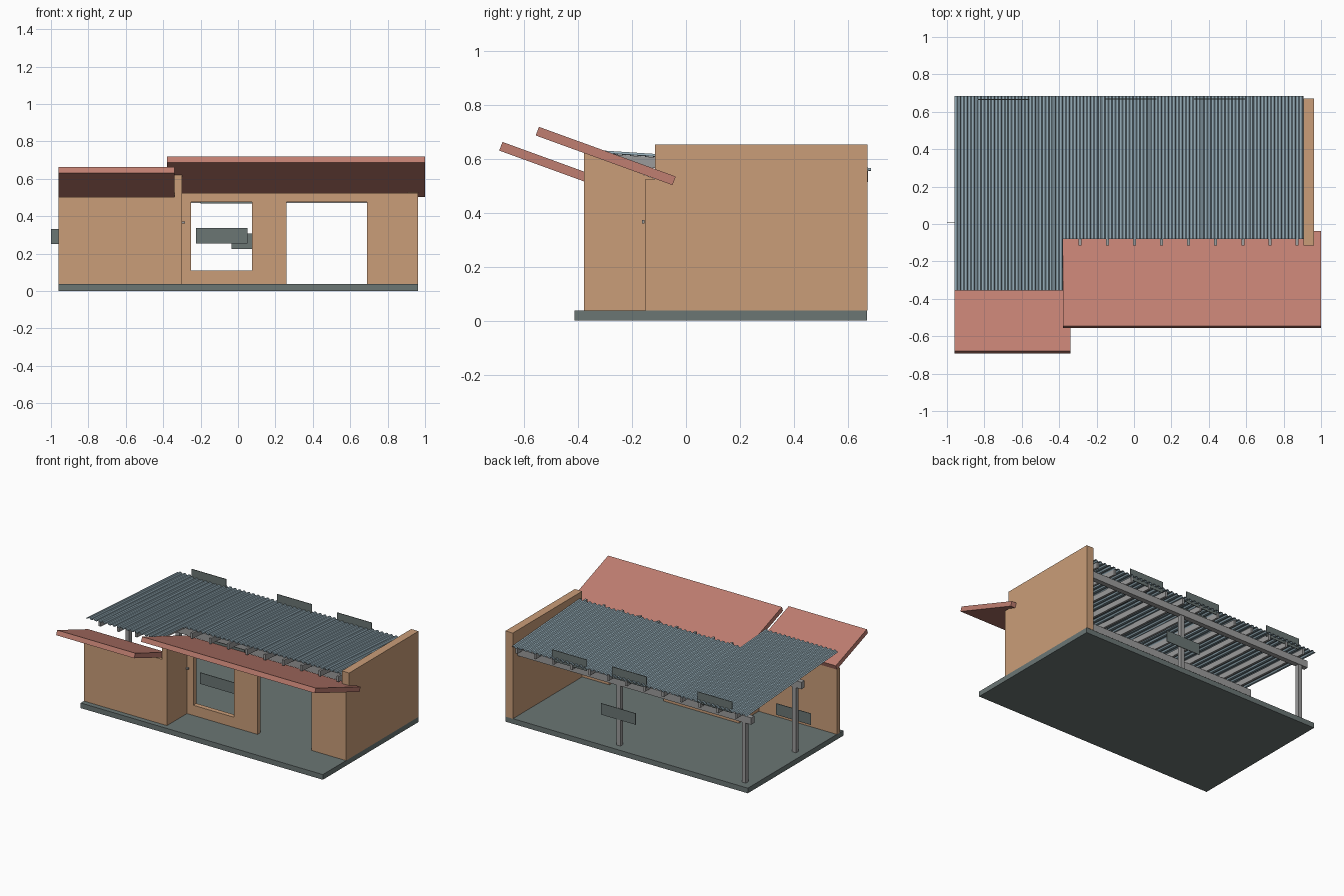
import bpy, bmesh, math

if "Cube" in bpy.data.objects:
    bpy.data.objects.remove(bpy.data.objects["Cube"])


def material(name, rgb):
    m = bpy.data.materials.new(name)
    m.diffuse_color = (*rgb, 1)
    m.use_nodes = True
    m.node_tree.nodes["Principled BSDF"].inputs["Base Color"].default_value = m.diffuse_color
    return m


WALL = material("tan_wall", (0.59, 0.34, 0.19))
SLAB = material("grey_green_slab", (0.145, 0.18, 0.175))
CANOPY = material("red_canopy", (0.53, 0.21, 0.165))
METAL = material("roof_blue_grey", (0.29, 0.40, 0.46))
STEEL = material("light_grey_steel", (0.33, 0.33, 0.33))


def finish(name, bm, mat):
    bmesh.ops.recalc_face_normals(bm, faces=bm.faces)
    me = bpy.data.meshes.new(name)
    bm.to_mesh(me)
    bm.free()
    me.materials.append(mat)
    ob = bpy.data.objects.new(name, me)
    bpy.context.collection.objects.link(ob)
    return ob


def extrude(name, points, offset, mat):
    """Extrude a flat polygon of 3D points by an offset."""
    bm = bmesh.new()
    f = bm.faces.new([bm.verts.new(p) for p in points])
    r = bmesh.ops.extrude_face_region(bm, geom=[f])
    for v in r["geom"]:
        if isinstance(v, bmesh.types.BMVert):
            v.co.x += offset[0]
            v.co.y += offset[1]
            v.co.z += offset[2]
    return finish(name, bm, mat)


def box(name, x0, x1, y0, y1, z0, z1, mat):
    return extrude(name, [(x0, y0, z0), (x1, y0, z0), (x1, y1, z0), (x0, y1, z0)],
                   (0, 0, z1 - z0), mat)


def side_profile(name, yz, x0, x1, mat):
    return extrude(name, [(x0, y, z) for y, z in yz], (x1 - x0, 0, 0), mat)


def roof_z(y):
    return 0.622 - 0.065 * (y + 0.32)


# Floor slab
box("floor_slab", -0.96, 0.963, -0.413, 0.67, 0, 0.037, SLAB)

# Right gable wall and projecting front-left wall
box("right_wall", 0.905, 0.963, -0.115, 0.672, 0.037, 0.652, WALL)
box("left_front_wall", -0.96, -0.34, -0.377, -0.34, 0.037, 0.502, WALL)
side_profile("return_wall", [(-0.377, 0.037), (-0.115, 0.037), (-0.115, 0.525), (-0.377, 0.622)],
             -0.34, -0.30, WALL)

# Front wall with window and door openings, as one outline plus window pieces
front = [(-0.30, -0.25, 0.037, 0.525), (-0.25, 0.075, 0.037, 0.11), (-0.25, 0.075, 0.475, 0.525),
         (0.075, 0.26, 0.037, 0.525), (0.26, 0.69, 0.475, 0.525), (0.69, 0.963, 0.037, 0.525)]
for i, (x0, x1, z0, z1) in enumerate(front):
    box(f"front_wall_{i + 1}", x0, x1, -0.15, -0.115, z0, z1, WALL)

# Door handle on the return wall
box("door_handle", -0.30, -0.283, -0.163, -0.153, 0.36, 0.372, STEEL)

# Tilted canopies
side_profile("upper_canopy", [(-0.545, 0.718), (-0.557, 0.686), (-0.05, 0.502), (-0.038, 0.534)],
             -0.38, 1.0, CANOPY)
side_profile("lower_canopy", [(-0.68, 0.662), (-0.692, 0.63), (-0.34, 0.502), (-0.328, 0.534)],
             -0.96, -0.34, CANOPY)


# Corrugated roof sheets
def roof_sheet(name, x0, x1, y0, y1):
    pitch, h = 0.0373, 0.009
    n = round((x1 - x0) / pitch)
    pitch = (x1 - x0) / n
    prof = [(x0 + (i + t) * pitch, z) for i in range(n)
            for t, z in ((0, 0), (0.35, 0), (0.5, h), (0.85, h))] + [(x1, 0)]
    bm = bmesh.new()
    rows = [[bm.verts.new((x, y, roof_z(y) + z)) for x, z in prof] for y in (y0, y1)]
    for i in range(len(prof) - 1):
        bm.faces.new((rows[0][i], rows[0][i + 1], rows[1][i + 1], rows[1][i]))
    ob = finish(name, bm, METAL)
    s = ob.modifiers.new("thickness", "SOLIDIFY")
    s.thickness = 0.002


roof_sheet("left_roof_sheet", -0.96, -0.38, -0.355, 0.685)
roof_sheet("right_roof_sheet", -0.38, 0.905, -0.08, 0.685)

# Rafters, longer over the projecting bay
for i in range(13):
    x = 0.872 - 0.145 * i
    y0, y1 = (-0.115 if x > -0.38 else -0.33), 0.675
    a, b = roof_z(y0) - 0.003, roof_z(y1) - 0.003
    side_profile(f"rafter_{i + 1}", [(y0, a), (y0, a - 0.04), (y1, b - 0.04), (y1, b)],
                 x - 0.008, x + 0.008, STEEL)

# Beams under the rafters and their columns
for name, y in (("rear_beam", 0.6), ("middle_beam", 0.03)):
    top = roof_z(y) - 0.043
    box(name, -0.95, 0.905, y - 0.018, y + 0.018, top - 0.05, top, STEEL)
for i, (x, y) in enumerate(((-0.89, 0.6), (0.105, 0.6), (-0.89, 0.03))):
    box(f"column_{i + 1}", x - 0.015, x + 0.015, y - 0.015, y + 0.015,
        0.037, roof_z(y) - 0.09, STEEL)

# Thin blank plates fixed to the roof edge, beams, columns and window
plates = [(-0.834, 0.665, 0.54), (-0.155, 0.668, 0.54), (0.318, 0.668, 0.535),
          (-0.2, -0.03, 0.468), (-0.2, 0.57, 0.48), (-0.035, 0.618, 0.225),
          (-1.0, 0.01, 0.25), (-0.225, -0.108, 0.255)]
for i, (x, y, z) in enumerate(plates):
    box(f"blank_plate_{i + 1}", x, x + 0.275, y - 0.002, y + 0.002, z, z + 0.081, SLAB)
